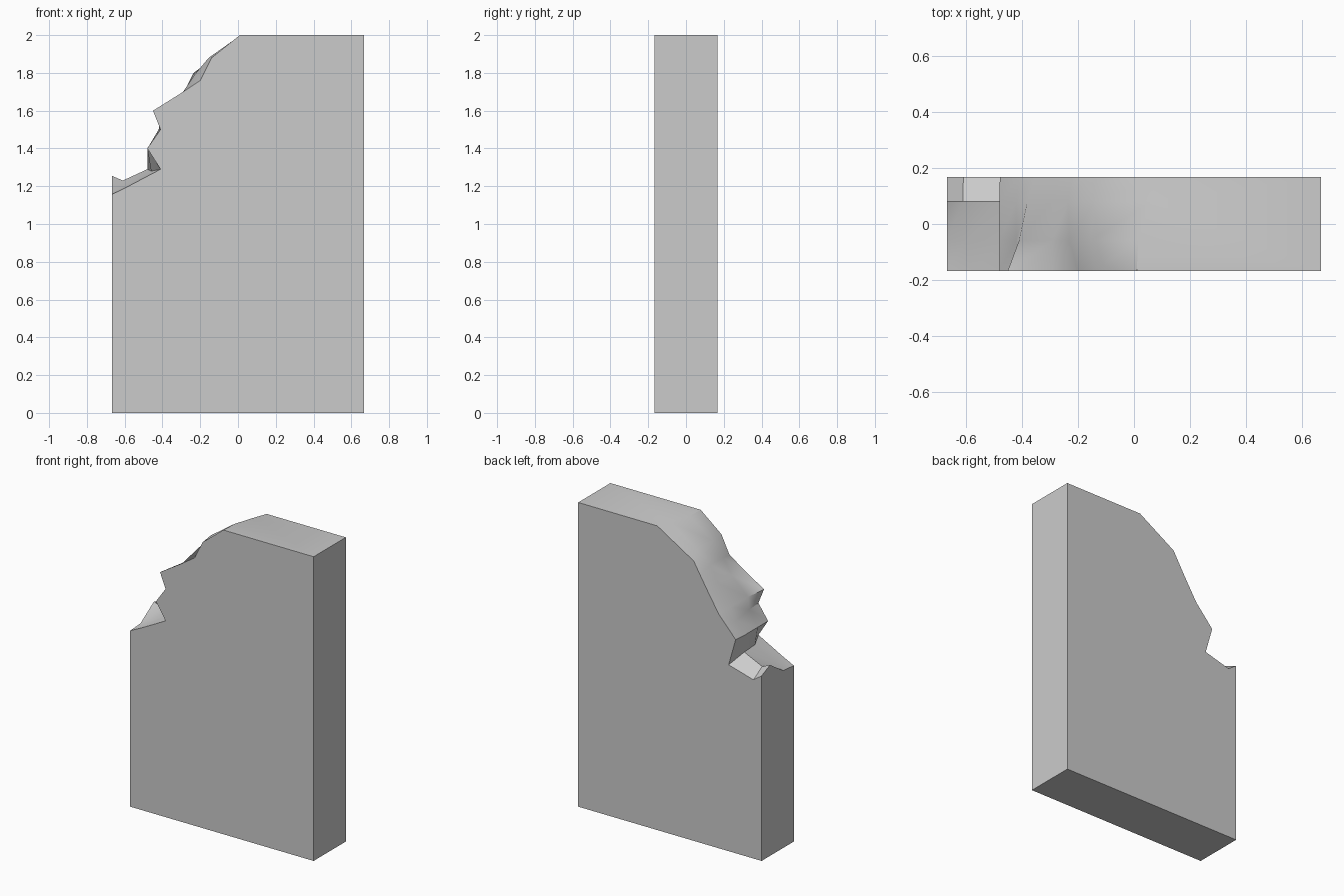
import bpy, bmesh, math

if "Cube" in bpy.data.objects:
    bpy.data.objects.remove(bpy.data.objects["Cube"])

W, D = 0.667, 0.167   # half width, half depth

# Fracture profiles (x, z) from the left side up to the top, by depth y
sections = {
    -D: [(-W, 1.157), (-.58, 1.20), (-.41, 1.29), (-.48, 1.40), (-.41, 1.50),
         (-.45, 1.60), (-.29, 1.70), (-.20, 1.76), (-.14, 1.88), (.01, 2)],
    -.06: [(-W, 1.165), (-.60, 1.20), (-.46, 1.28), (-.48, 1.40), (-.42, 1.50),
           (-.41, 1.58), (-.29, 1.69), (-.23, 1.79), (-.155, 1.88), (.015, 2)],
    .08: [(-W, 1.255), (-.61, 1.23), (-.48, 1.29), (-.48, 1.40), (-.42, 1.48),
          (-.38, 1.56), (-.29, 1.69), (-.235, 1.80), (-.14, 1.87), (.06, 2)],
    D: [(-W, 1.217), (-.608, 1.175), (-.427, 1.225), (-.478, 1.404), (-.41, 1.48),
        (-.355, 1.54), (-.28, 1.66), (-.22, 1.76), (-.173, 1.84), (.092, 2)],
}

bm = bmesh.new()
rows = [[bm.verts.new((x, y, z)) for x, z in prof] for y, prof in sections.items()]

# Slab corners: right top, right bottom, left bottom
front, back = [[bm.verts.new((x, y, z)) for x, z in ((W, 2), (W, 0), (-W, 0))]
               for y in (-D, D)]

# Rough broken surface
for a, b in zip(rows, rows[1:]):
    for i in range(len(a) - 1):
        bm.faces.new((a[i], a[i + 1], b[i + 1], b[i]))

# Flat sides of the slab
bm.faces.new(rows[0] + front)
bm.faces.new(rows[-1] + back)
bm.faces.new([r[-1] for r in rows] + [back[0], front[0]])
bm.faces.new([r[0] for r in rows] + [back[2], front[2]])
for i in range(2):
    bm.faces.new((front[i], back[i], back[i + 1], front[i + 1]))

bmesh.ops.recalc_face_normals(bm, faces=bm.faces)
bmesh.ops.triangulate(bm, faces=[f for f in bm.faces if len(f.verts) > 4])
mesh = bpy.data.meshes.new("broken_wall_slab")
bm.to_mesh(mesh)
bm.free()
wall = bpy.data.objects.new("broken_wall_slab", mesh)
bpy.context.collection.objects.link(wall)

# Smooth fracture, crisp slab edges
bpy.context.view_layer.objects.active = wall
wall.select_set(True)
bpy.ops.object.shade_smooth_by_angle(angle=math.radians(35))
